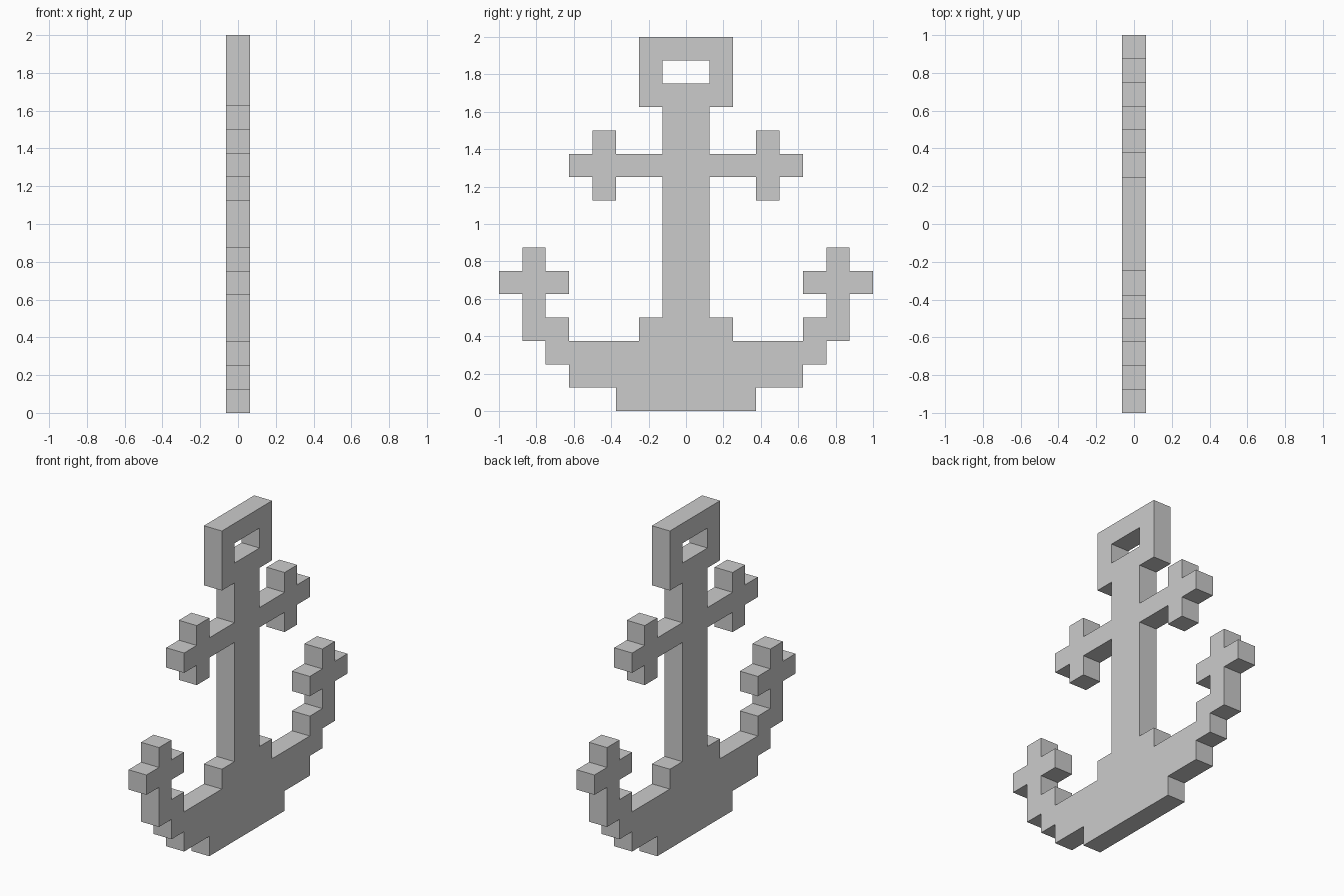
import bpy
import bmesh

if "Cube" in bpy.data.objects:
    bpy.data.objects.remove(bpy.data.objects["Cube"])

U = 0.125  # one block of the stepped outline

# Right half of each part as blocks (y0, y1, z0, z1), counted in U
parts = {
    "ring": [(0, 2, 13, 14), (1, 2, 14, 15), (0, 2, 15, 16)],
    "shank": [(0, 1, 4, 13)],
    "stock": [(1, 5, 10, 11), (3, 4, 9, 12)],
    "crown": [(0, 3, 0, 1), (0, 5, 1, 3), (0, 2, 3, 4)],
    "arm": [(5, 6, 2, 4), (6, 7, 3, 7)],
    "fluke": [(5, 8, 5, 6)],
}

# Union of all blocks, mirrored across y = 0
cells = set()
for rects in parts.values():
    for y0, y1, z0, z1 in rects:
        for y in range(y0, y1):
            for z in range(z0, z1):
                cells |= {(y, z), (-y - 1, z)}

# Flat silhouette in the YZ plane, merged into one clean sheet
bm = bmesh.new()
for y, z in sorted(cells):
    corners = [(y, z), (y + 1, z), (y + 1, z + 1), (y, z + 1)]
    bm.faces.new([bm.verts.new((0, a * U, b * U)) for a, b in corners])
bmesh.ops.remove_doubles(bm, verts=bm.verts[:], dist=1e-4)
bmesh.ops.dissolve_limit(bm, angle_limit=0.01, verts=bm.verts[:], edges=bm.edges[:])

mesh = bpy.data.meshes.new("anchor")
bm.to_mesh(mesh)
bm.free()
anchor = bpy.data.objects.new("anchor", mesh)
bpy.context.collection.objects.link(anchor)

# Plate thickness, centred on x = 0
plate = anchor.modifiers.new("thickness", "SOLIDIFY")
plate.thickness = U
plate.offset = 0
